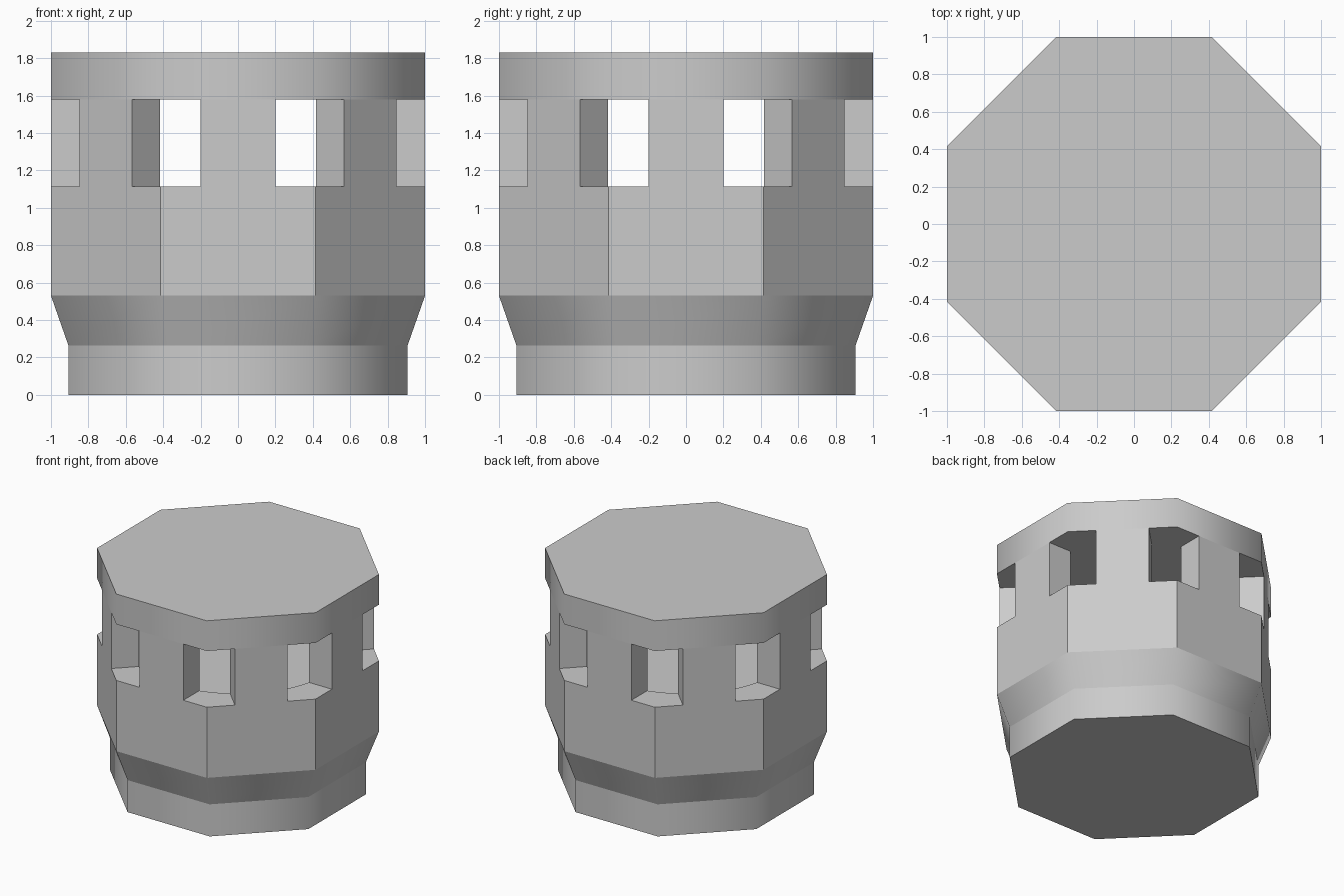
import bpy
import bmesh
from math import sin, cos, pi, radians, sqrt

cube = bpy.data.objects.get("Cube")
if cube:
    bpy.data.objects.remove(cube, do_unlink=True)

SIDES = 8
BORE = 0.815        # radius of the hollow chamber
PILLAR_HALF = 0.2   # half width of a pillar
Z_BASE, Z_TAPER, Z_SILL, Z_LINTEL, Z_TOP = 0.265, 0.53, 1.115, 1.58, 1.83

grey = bpy.data.materials.new("plain grey")
grey.use_nodes = True
colour = (0.6, 0.6, 0.6, 1)
grey.diffuse_color = colour
grey.node_tree.nodes["Principled BSDF"].inputs["Base Color"].default_value = colour


def ring(apothem, sides=SIDES):
    """Corners of a regular polygon with one flat side facing the front."""
    r = apothem / cos(pi / sides)
    return [(r * cos((i + 0.5) * 2 * pi / sides), r * sin((i + 0.5) * 2 * pi / sides))
            for i in range(sides)]


def loft(bm, low, high, z0, z1):
    """Closed solid between two matching outlines."""
    a = [bm.verts.new((x, y, z0)) for x, y in low]
    b = [bm.verts.new((x, y, z1)) for x, y in high]
    n = len(a)
    for i in range(n):
        j = (i + 1) % n
        bm.faces.new((a[i], a[j], b[j], b[i]))
    bm.faces.new(a[::-1])
    bm.faces.new(b)


def finish(bm, name, smooth=False):
    bmesh.ops.recalc_face_normals(bm, faces=bm.faces)
    mesh = bpy.data.meshes.new(name)
    bm.to_mesh(mesh)
    bm.free()
    obj = bpy.data.objects.new(name, mesh)
    bpy.context.collection.objects.link(obj)
    mesh.materials.append(grey)
    if smooth:
        bpy.ops.object.select_all(action='DESELECT')
        obj.select_set(True)
        bpy.context.view_layer.objects.active = obj
        bpy.ops.object.shade_smooth_by_angle(angle=radians(50))
    return obj


def solid(name, low, high, z0, z1, smooth=False):
    bm = bmesh.new()
    loft(bm, low, high, z0, z1)
    return finish(bm, name, smooth)


# Softly shaded foot, taper and roof
solid("foot", ring(0.907), ring(0.907), 0, Z_BASE, True)
solid("taper", ring(0.907), ring(1), Z_BASE, Z_TAPER, True)
solid("roof", ring(1), ring(1), Z_LINTEL, Z_TOP, True)

# Flat-sided lower body with a shallow round recess in its floor
body = solid("lower_body", ring(1), ring(1), Z_TAPER, Z_SILL)
cutter = solid("recess_cutter", ring(BORE, 64), ring(BORE, 64), Z_SILL - 0.02, Z_SILL + 0.1)
cutter.hide_render = True
cutter.hide_viewport = True
cut = body.modifiers.new("recess", 'BOOLEAN')
cut.operation = 'DIFFERENCE'
cut.solver = 'EXACT'
cut.object = cutter

# Pillars at the middle of each side, leaving an opening at every corner
bm = bmesh.new()
steps = 6
outline = [(1, -PILLAR_HALF), (1, PILLAR_HALF)]
for i in range(steps + 1):
    y = PILLAR_HALF * (1 - 2 * i / steps)
    outline.append((sqrt(BORE ** 2 - y ** 2), y))
for k in range(SIDES):
    c, s = cos(k * 2 * pi / SIDES), sin(k * 2 * pi / SIDES)
    turned = [(x * c - y * s, x * s + y * c) for x, y in outline]
    loft(bm, turned, turned, Z_SILL, Z_LINTEL)
finish(bm, "pillars")
